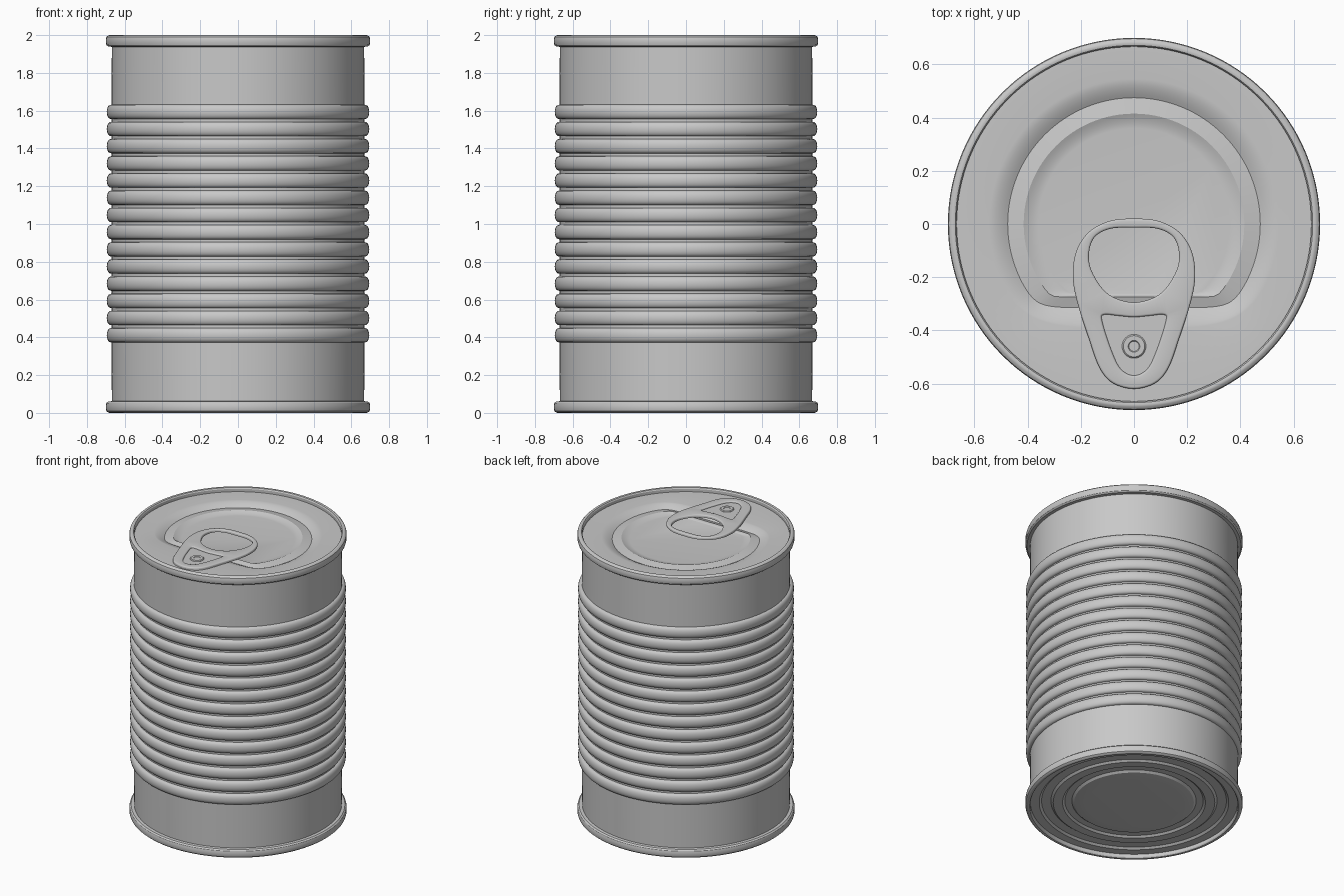
import bpy, bmesh, math
from mathutils import Vector

if "Cube" in bpy.data.objects:
    bpy.data.objects.remove(bpy.data.objects["Cube"])

N = 128
metal = bpy.data.materials.new("grey_metal")
metal.diffuse_color = (0.58, 0.58, 0.58, 1)
metal.use_nodes = True
metal.node_tree.nodes["Principled BSDF"].inputs["Base Color"].default_value = metal.diffuse_color


def finish(name, bm, angle=25):
    bmesh.ops.recalc_face_normals(bm, faces=bm.faces)
    me = bpy.data.meshes.new(name)
    bm.to_mesh(me)
    bm.free()
    ob = bpy.data.objects.new(name, me)
    bpy.context.collection.objects.link(ob)
    me.materials.append(metal)
    bpy.ops.object.select_all(action='DESELECT')
    ob.select_set(True)
    bpy.context.view_layer.objects.active = ob
    bpy.ops.object.shade_smooth_by_angle(angle=math.radians(angle))
    return ob


def add_loop(bm, pts, z):
    return [bm.verts.new((p[0], p[1], z)) for p in pts]


def bridge(bm, a, b):
    n = len(a)
    for i in range(n):
        j = (i + 1) % n
        bm.faces.new((a[i], a[j], b[j], b[i]))


def circle(r, n=N, cx=0, cy=0):
    return [(cx + r * math.cos(2 * math.pi * i / n), cy + r * math.sin(2 * math.pi * i / n))
            for i in range(n)]


def lathe(bm, profile, n=N, cx=0, cy=0, cap=False):
    loops = [add_loop(bm, circle(r, n, cx, cy), z) for r, z in profile]
    for a, b in zip(loops, loops[1:]):
        bridge(bm, a, b)
    if cap:
        bm.faces.new(loops[-1])


# ribbed wall with rolled rims
rim = [(0.668, 0.062), (0.688, 0.060), (0.697, 0.052), (0.700, 0.040), (0.700, 0.022),
       (0.697, 0.010), (0.688, 0.002), (0.680, 0.0), (0.672, 0.002), (0.667, 0.010)]
wall = [(0.667, 0.03)] + rim[::-1]
for k in range(14):
    zc = 0.411 + k * 0.091
    for i in range(11):
        a = math.pi * (i / 10 - 0.5)
        wall.append((0.670 + 0.025 * max(math.cos(a), 0) ** 0.8, zc + 0.038 * math.sin(a)))
wall += [(r, 2 - z) for r, z in rim] + [(0.667, 1.97)]
bm = bmesh.new()
lathe(bm, wall)
finish("can_wall", bm, 30)

# stepped bottom end
bm = bmesh.new()
lathe(bm, [(0.667, 0.03), (0.61, 0.03), (0.595, 0.042), (0.535, 0.042), (0.52, 0.03),
           (0.46, 0.03), (0.445, 0.042), (0.40, 0.042), (0.385, 0.03), (0.35, 0.026),
           (0.31, 0.024)], cap=True)
finish("bottom_end", bm, 20)


# lid with a pressed D-shaped panel
def d_shape(R, c, p):
    pts = []
    for i in range(N):
        a = 2 * math.pi * i / N
        s = max(-math.sin(a), 0)
        r = (R ** -p + (s / c) ** p) ** (-1 / p)
        pts.append((r * math.cos(a), r * math.sin(a)))
    return pts


bm = bmesh.new()
levels = [(circle(0.667), 1.97)]
for i in range(7):
    t = i / 6
    levels.append((d_shape(0.545 - 0.07 * t, 0.40 - 0.085 * t, 8 + 10 * t), 1.97 - 0.025 * t ** 1.7))
for i in range(6):
    t = i / 5
    levels.append((d_shape(0.415 - 0.055 * t, 0.275 - 0.012 * t, 40), 1.957 - 0.015 * (1 - (1 - t) ** 1.7)))
loops = [add_loop(bm, p, z) for p, z in levels]
for a, b in zip(loops, loops[1:]):
    bridge(bm, a, b)
bm.faces.new(loops[-1])
finish("lid", bm, 25)


# pull tab outlines: right halves mirrored and smoothed
def smooth_outline(half, sub=6):
    pts = [Vector(p) for p in half] + [Vector((-x, y)) for x, y in half[-2:0:-1]]
    out, n = [], len(pts)
    for i in range(n):
        p0, p1, p2, p3 = (pts[(i + k) % n] for k in (-1, 0, 1, 2))
        for s in range(sub):
            t = s / sub
            out.append(0.5 * (2 * p1 + (p2 - p0) * t + (2 * p0 - 5 * p1 + 4 * p2 - p3) * t * t
                              + (3 * p1 - p0 - 3 * p2 + p3) * t ** 3))
    return out


def offset(pts, d):
    # clockwise outline: positive d grows it
    n, out = len(pts), []
    for i in range(n):
        t = (pts[(i + 1) % n] - pts[i - 1]).normalized()
        out.append(pts[i] + Vector((-t.y, t.x)) * d)
    return out


outer = smooth_outline([(0, 0.02), (0.09, 0.012), (0.17, -0.03), (0.218, -0.105), (0.23, -0.2),
                        (0.212, -0.3), (0.17, -0.43), (0.13, -0.54), (0.08, -0.598), (0, -0.62)])
finger = smooth_outline([(0, -0.014), (0.09, -0.018), (0.15, -0.052), (0.17, -0.12), (0.153, -0.19),
                         (0.095, -0.265), (0, -0.295)])
inset = smooth_outline([(0, -0.35), (0.06, -0.345), (0.112, -0.341), (0.12, -0.365), (0.085, -0.475),
                        (0.05, -0.545), (0, -0.57)])
Z0, Z1, B = 1.972, 1.990, 0.008
bm = bmesh.new()
tops, bottoms = [], []
for pts, sign in ((outer, -1), (finger, 1), (inset, 1)):
    ring = [add_loop(bm, pts, Z0)]
    for i in range(4):
        a = math.pi / 2 * i / 3
        ring.append(add_loop(bm, offset(pts, sign * B * (1 - math.cos(a))), Z1 - B + B * math.sin(a)))
    for a, b in zip(ring, ring[1:]):
        bridge(bm, a, b)
    tops.append(ring[-1])
    bottoms.append(ring[0])
for group in (tops, bottoms):
    edges = [bm.edges.get((l[i - 1], l[i])) for l in group for i in range(len(l))]
    bmesh.ops.triangle_fill(bm, use_beauty=True, edges=edges, normal=(0, 0, 1))
finish("pull_tab", bm, 40)

# sunken web inside the tab
bm = bmesh.new()
bm.faces.new(add_loop(bm, offset(inset, 0.002), 1.980)[::-1])
web = finish("tab_web", bm)

# rivet
bm = bmesh.new()
lathe(bm, [(0.045, 1.97), (0.045, 1.982), (0.040, 1.987), (0.022, 1.987), (0.019, 1.984)],
      n=32, cy=-0.46, cap=True)
finish("rivet", bm, 30)
